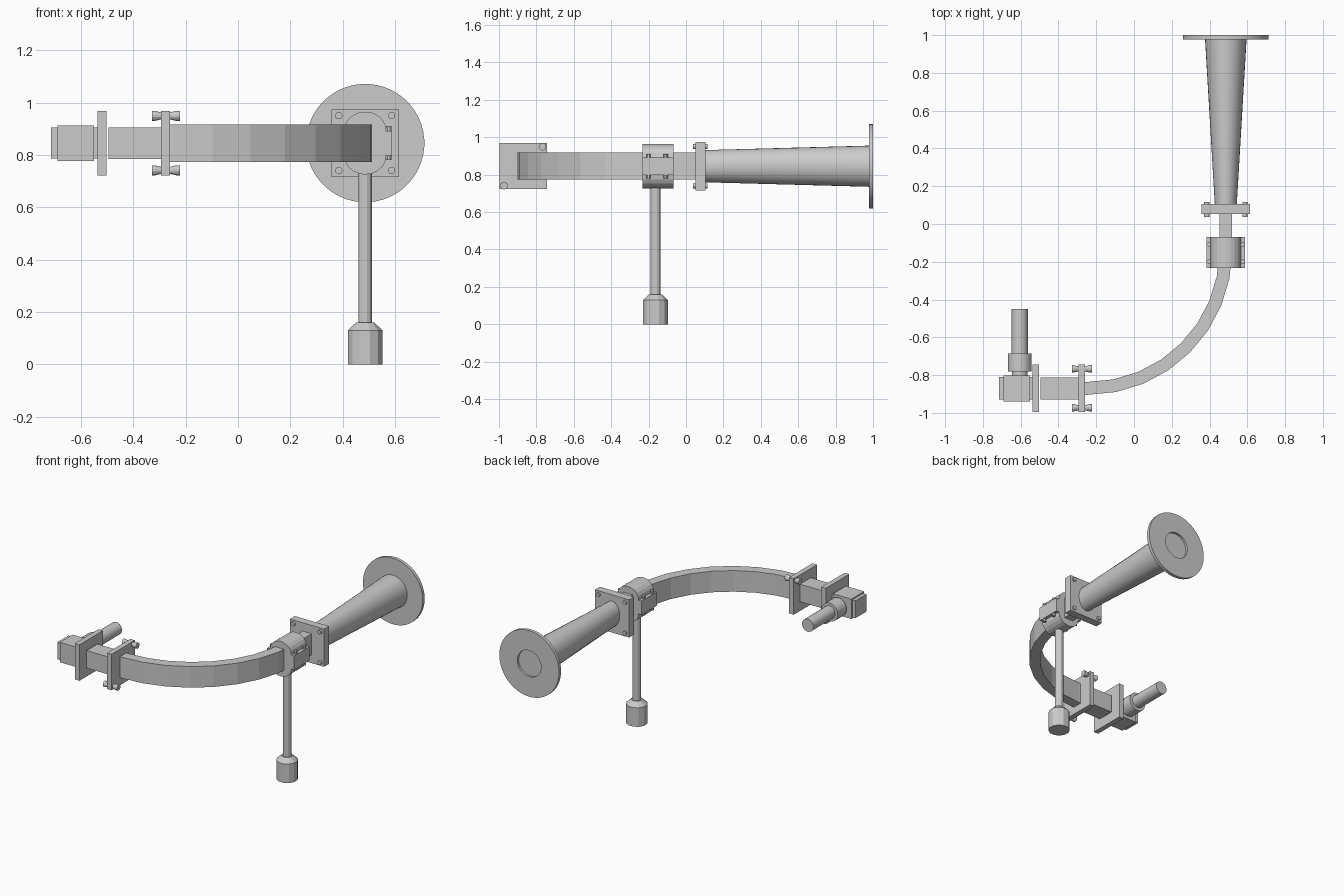
import bpy, bmesh, math
from mathutils import Vector

if "Cube" in bpy.data.objects:
    bpy.data.objects.remove(bpy.data.objects["Cube"])

CX, CZ = 0.486, 0.845      # horn axis
FY = -0.87                 # axis of the feed arm
pi = math.pi


def finish(name, bm, smooth=False):
    bmesh.ops.recalc_face_normals(bm, faces=bm.faces)
    me = bpy.data.meshes.new(name)
    bm.to_mesh(me)
    bm.free()
    ob = bpy.data.objects.new(name, me)
    bpy.context.collection.objects.link(ob)
    if smooth:
        bpy.ops.object.select_all(action='DESELECT')
        ob.select_set(True)
        bpy.context.view_layer.objects.active = ob
        bpy.ops.object.shade_smooth_by_angle(angle=math.radians(30))
    return ob


def loft(name, rings, smooth=False):
    """Skin a list of closed rings of points and cap both ends."""
    bm = bmesh.new()
    vs = [[bm.verts.new(p) for p in r] for r in rings]
    n = len(vs[0])
    for a, b in zip(vs, vs[1:]):
        for i in range(n):
            bm.faces.new((a[i], a[(i + 1) % n], b[(i + 1) % n], b[i]))
    bm.faces.new(vs[0])
    bm.faces.new(vs[-1])
    return finish(name, bm, smooth)


def box(name, x, y, z):
    ring = lambda h: [(x[0], y[0], h), (x[1], y[0], h), (x[1], y[1], h), (x[0], y[1], h)]
    return loft(name, [ring(z[0]), ring(z[1])])


def turned(name, axis, centre, profile, n=16, smooth=False):
    """Lathe: profile of (position along axis, radius)."""
    k = 'xyz'.index(axis)
    rings = []
    for t, r in profile:
        ring = []
        for i in range(n):
            a = 2 * pi * (i + 0.5) / n
            p = Vector(centre)
            p[k] = t
            p[(k + 1) % 3] += r * math.cos(a)
            p[(k + 2) % 3] += r * math.sin(a)
            ring.append(p)
        rings.append(ring)
    return loft(name, rings, smooth)


# Horn: oval throat to round mouth
def oval(y, rx, rz, n=32):
    return [(CX + rx * math.cos(2 * pi * i / n), y, CZ + rz * math.sin(2 * pi * i / n)) for i in range(n)]


loft("horn", [oval(0.10, 0.058, 0.086), oval(0.98, 0.11, 0.11)], True)

# Round mouth plate with a shallow recess
turned("mouth_plate", 'y', (CX, 0, CZ),
       [(0.978, 0.226), (1.0, 0.226), (1.0, 0.09), (0.985, 0.09)], 48, True)

# Throat flange with four bolts
box("throat_flange", (CX - 0.129, CX + 0.129), (0.052, 0.105), (CZ - 0.129, CZ + 0.129))
for sx in (-1, 1):
    for sz in (-1, 1):
        turned("throat_bolt", 'y', (CX + sx * 0.101, 0, CZ + sz * 0.105),
               [(0.038, 0.014), (0.116, 0.014)], 12)

# Waveguide: straight piece and quarter bend
W, H, R = 0.034, 0.072, 0.73
bx, by = CX - R, -0.14


def section(a, y=None):
    pts = []
    for dr, dz in ((-W, -H), (W, -H), (W, H), (-W, H)):
        pts.append((bx + (R + dr) * math.cos(a), y if y is not None else by - (R + dr) * math.sin(a), CZ + dz))
    return pts


rings = [section(0, 0.06)] + [section(pi / 2 * i / 8) for i in range(9)]
rings.append([(-0.27, p[1], p[2]) for p in rings[-1]])
loft("curved_waveguide", rings)

# Clamp around the waveguide
prof = []
for s in (1, -1):
    for i in range(11):
        a = pi * i / 10
        prof.append((CX + s * 0.08 * math.cos(a), CZ + s * (0.05 + 0.07 * math.sin(a))))
loft("clamp_body", [[(x, y, z) for x, z in prof] for y in (-0.233, -0.068)])
for s in (-1, 1):
    x = sorted((CX + s * 0.07, CX + s * 0.102))
    box("clamp_ear", x, (-0.233, -0.068), (CZ - 0.047, CZ + 0.047))
    for y in (-0.2, -0.108):
        turned("clamp_bolt", 'z', (CX + s * 0.09, y, 0), [(CZ - 0.065, 0.012), (CZ + 0.065, 0.012)], 8)

# Post and weighted foot
turned("post", 'z', (CX, -0.163, 0), [(0.15, 0.027), (0.75, 0.027)], 12)
turned("foot", 'z', (CX, -0.163, 0), [(0, 0.068), (0.13, 0.068), (0.16, 0.036)], 12)

# Feed flanges
for name, x in (("bend_flange", (-0.294, -0.259)), ("adapter_flange", (-0.537, -0.502))):
    box(name, x, (FY - 0.126, FY + 0.126), (CZ - 0.123, CZ + 0.123))

# Two thumb screws on opposite corners
for s in (-1, 1):
    turned("thumb_screw", 'x', (0, FY + s * 0.103, CZ + s * 0.104),
           [(-0.328, 0.02), (-0.318, 0.02), (-0.294, 0.014), (-0.259, 0.014), (-0.235, 0.02), (-0.222, 0.02)], 12)

# Square feed section and adapter boxes
box("feed_section", (-0.495, -0.29), (FY - 0.058, FY + 0.058), (CZ - 0.06, CZ + 0.06))
box("adapter_core", (-0.715, -0.53), (FY - 0.059, FY + 0.059), (CZ - 0.059, CZ + 0.059))
box("adapter_sleeve", (-0.69, -0.551), (FY - 0.069, FY + 0.069), (CZ - 0.068, CZ + 0.068))

# Cable connector
turned("connector", 'y', (-0.605, 0, CZ),
       [(-0.81, 0.042), (-0.782, 0.042), (-0.782, 0.063), (-0.686, 0.063), (-0.686, 0.043), (-0.45, 0.043)], 24, True)
